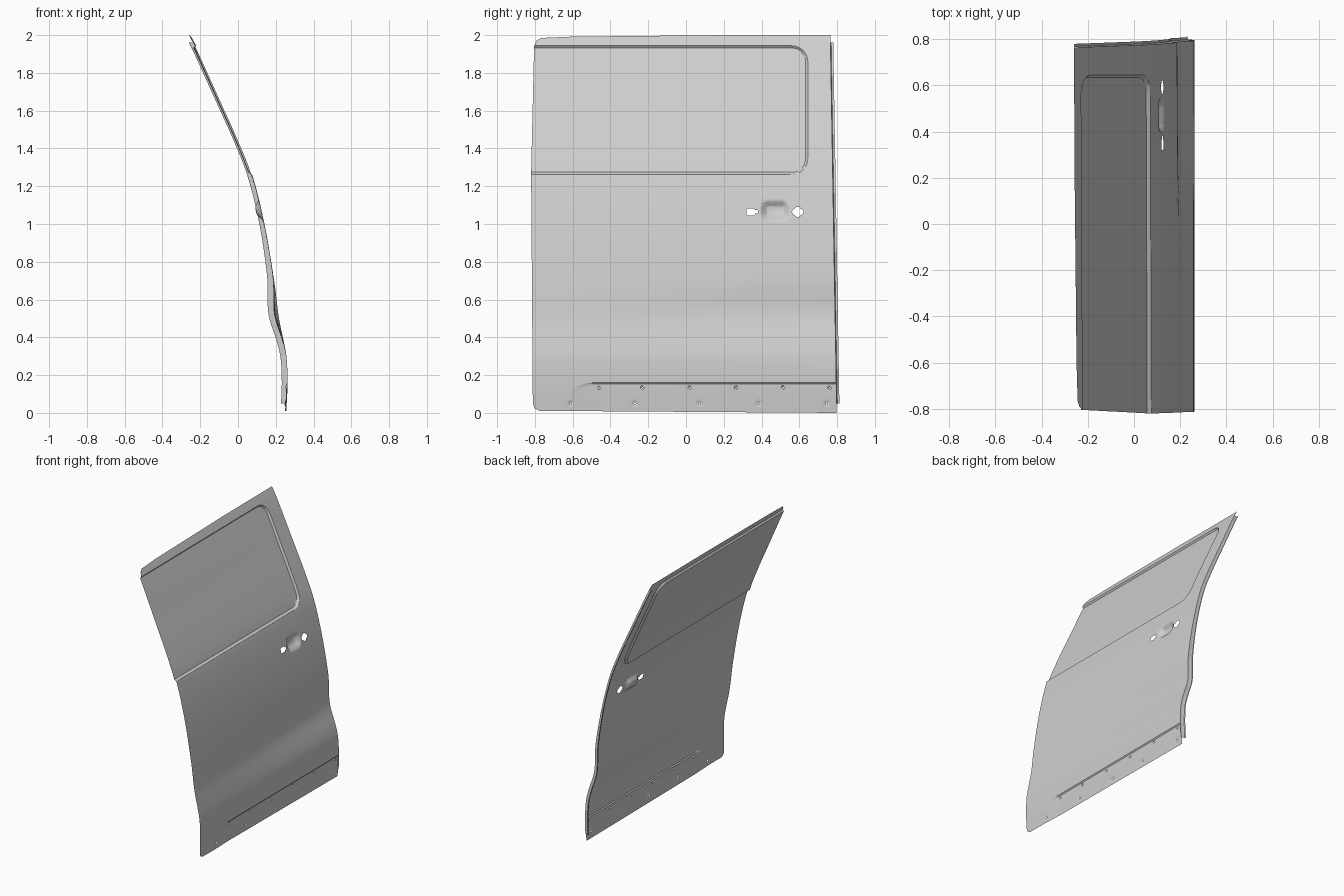
import bpy, bmesh, math
from mathutils import Vector

if "Cube" in bpy.data.objects:
    bpy.data.objects.remove(bpy.data.objects["Cube"])

paint = bpy.data.materials.new("light_grey_metal")
paint.use_nodes = True
paint.diffuse_color = (0.62, 0.62, 0.62, 1)
paint.node_tree.nodes["Principled BSDF"].inputs["Base Color"].default_value = (0.62, 0.62, 0.62, 1)

# Side profile of the panel: (height, x)
PROFILE = [(0, .255), (.15, .262), (.29, .257), (.37, .243), (.5, .216), (.7, .19),
           (1, .138), (1.26, .073), (1.45, -.002), (1.65, -.092), (1.85, -.182),
           (1.94, -.224), (2, -.256)]

# Pressed areas as rounded boxes: y0, y1, z0, z1, corner radius
WINDOW = (-1.0, .645, 1.262, 1.944, .085)
DISH = (.388, .556, 1.01, 1.132, .05)
SILL = (-.625, 1.2, -.4, .16, .13)
SCREWS = [(y, .135, .011) for y in (-.46, -.23, .02, .265, .515, .76)]
SCREWS += [(y, .05, .018) for y in (-.61, -.27, .07, .385, .745)]
HANDLE_HOLES = [(.32, .366, 1.046, 1.082, .008), (.36, .381, 1.055, 1.073, .004),
                (.562, .622, 1.048, 1.08, .014), (.575, .608, 1.038, 1.09, .012)]


def smooth(t):
    t = min(max(t, 0), 1)
    return t * t * (3 - 2 * t)


def profile(z):
    """Smooth curve through the profile points."""
    n = len(PROFILE)
    z = min(max(z, 0), 2)
    i = max(k for k in range(n - 1) if PROFILE[k][0] <= z)

    def slope(k):
        a, b = PROFILE[max(k - 1, 0)], PROFILE[min(k + 1, n - 1)]
        return (b[1] - a[1]) / (b[0] - a[0])

    (z0, x0), (z1, x1) = PROFILE[i], PROFILE[i + 1]
    h = z1 - z0
    t = (z - z0) / h
    s = smooth(t)
    return (x0 * (1 - s) + x1 * s + h * slope(i) * t * (1 - t) ** 2
            - h * slope(i + 1) * t * t * (1 - t))


def inside_depth(box, y, z):
    """Distance inside a rounded box, negative outside."""
    y0, y1, z0, z1, r = box
    dy = abs(y - (y0 + y1) / 2) - (y1 - y0) / 2 + r
    dz = abs(z - (z0 + z1) / 2) - (z1 - z0) / 2 + r
    return r - math.hypot(max(dy, 0), max(dz, 0)) - min(max(dy, dz), 0)


def skin(y, z):
    """Body curve with the waist pinched towards the rear edge."""
    waist = math.exp(-((z - .53) / .13) ** 2)
    return profile(z) - .02 * waist * smooth((y + .7) / 1.5) - .005 * y * z / 2


def surface(y, z):
    x = skin(y, z)
    x -= .014 * smooth(inside_depth(WINDOW, y, z) / .012)
    x -= .028 * smooth(inside_depth(DISH, y, z) / .05)
    x -= .006 * smooth(inside_depth(SILL, y, z) / .008) * smooth((y + .64) / .18)
    for cy, cz, r in SCREWS:
        x -= .004 * smooth((r - math.hypot(y - cy, z - cz)) / (r * .5))
    return x


def rounded(box, inset=0, steps=6):
    """Counter-clockwise outline of a rounded box."""
    y0, y1, z0, z1, r = box
    q = max(r - inset, .004)
    y0, y1, z0, z1 = y0 + inset + q, y1 - inset - q, z0 + inset + q, z1 - inset - q
    pts = []
    for k, (cy, cz) in enumerate([(y1, z1), (y0, z1), (y0, z0), (y1, z0)]):
        for j in range(steps + 1):
            a = math.pi / 2 * (k + j / steps)
            pts.append((cy + q * math.cos(a), cz + q * math.sin(a)))
    return pts


def circle(cy, cz, r, n=10):
    return [(cy + r * math.cos(math.tau * i / n), cz + r * math.sin(math.tau * i / n))
            for i in range(n)]


def carve(bm, outline):
    """Cut a convex outline into the flat sheet; return the faces within."""
    lo = [min(p[i] for p in outline) for i in (0, 1)]
    hi = [max(p[i] for p in outline) for i in (0, 1)]

    def touches(f):
        ys, zs = [v.co.y for v in f.verts], [v.co.z for v in f.verts]
        return max(ys) > lo[0] and min(ys) < hi[0] and max(zs) > lo[1] and min(zs) < hi[1]

    faces = [f for f in bm.faces if touches(f)]
    for a, b in zip(outline, outline[1:] + outline[:1]):
        no = Vector((0, b[1] - a[1], a[0] - b[0]))
        if no.length < 1e-5 or not faces:
            continue
        no.normalize()
        co = Vector((0, *a))
        geom = faces + list({e for f in faces for e in f.edges}) + list({v for f in faces for v in f.verts})
        res = bmesh.ops.bisect_plane(bm, geom=geom, dist=1e-5, plane_co=co, plane_no=no)
        faces = [f for f in res["geom"] if isinstance(f, bmesh.types.BMFace)
                 and (f.calc_center_median() - co).dot(no) < 0]
    return faces


def finish(bm, name):
    mesh = bpy.data.meshes.new(name)
    bm.to_mesh(mesh)
    bm.free()
    ob = bpy.data.objects.new(name, mesh)
    bpy.context.collection.objects.link(ob)
    mesh.materials.append(paint)
    bpy.ops.object.select_all(action="DESELECT")
    ob.select_set(True)
    bpy.context.view_layer.objects.active = ob
    bpy.ops.object.shade_smooth_by_angle(angle=math.radians(25))
    return ob


# Door panel: flat sheet, trimmed, cut and then pressed into shape
bm = bmesh.new()
bmesh.ops.create_grid(bm, x_segments=46, y_segments=80, size=1)
for v in bm.verts:
    v.co = (0, v.co.x * .9, 1 + v.co.y * 1.05)
trim = [(.798, 0), (.764, 2), (.2, 2), (-.6, 1.992), (-.765, 1.985), (-.79, 1.972), (-.804, 1.945),
        (-.82, 1.27), (-.811, .05), (-.802, .024), (-.775, .011)]
keep = set(carve(bm, trim))
bmesh.ops.delete(bm, geom=[f for f in bm.faces if f not in keep], context="FACES")

for box, insets in ((WINDOW, (0, .006, .012)), (SILL, (0, .008)), (DISH, (0, .012, .025, .038))):
    for inset in insets:
        carve(bm, rounded(box, inset))
for cy, cz, r in SCREWS:
    carve(bm, circle(cy, cz, r))
    carve(bm, circle(cy, cz, r * .5))
    bmesh.ops.delete(bm, geom=carve(bm, circle(cy, cz, r * .3)), context="FACES")
for box in HANDLE_HOLES:
    bmesh.ops.delete(bm, geom=carve(bm, rounded(box, steps=3)), context="FACES")
for v in bm.verts:
    v.co.x = surface(v.co.y, v.co.z)
bm.normal_update()
finish(bm, "door_panel")

# Rear flange: stepped strip running down behind the rear edge
bm = bmesh.new()
rows = []
for i in range(71):
    z = .05 + 1.91 * i / 70
    edge = .798 - .017 * z
    deep = .03 - .008 * smooth((z - .6) / .5)
    rows.append([bm.verts.new((skin(edge, z) - d, edge + dy, z))
                 for dy, d in ((0, 0), (.001, deep * .8), (.004, deep), (.015, deep))])
for a, b in zip(rows, rows[1:]):
    for j in range(3):
        bm.faces.new((a[j], a[j + 1], b[j + 1], b[j]))
finish(bm, "rear_flange")
